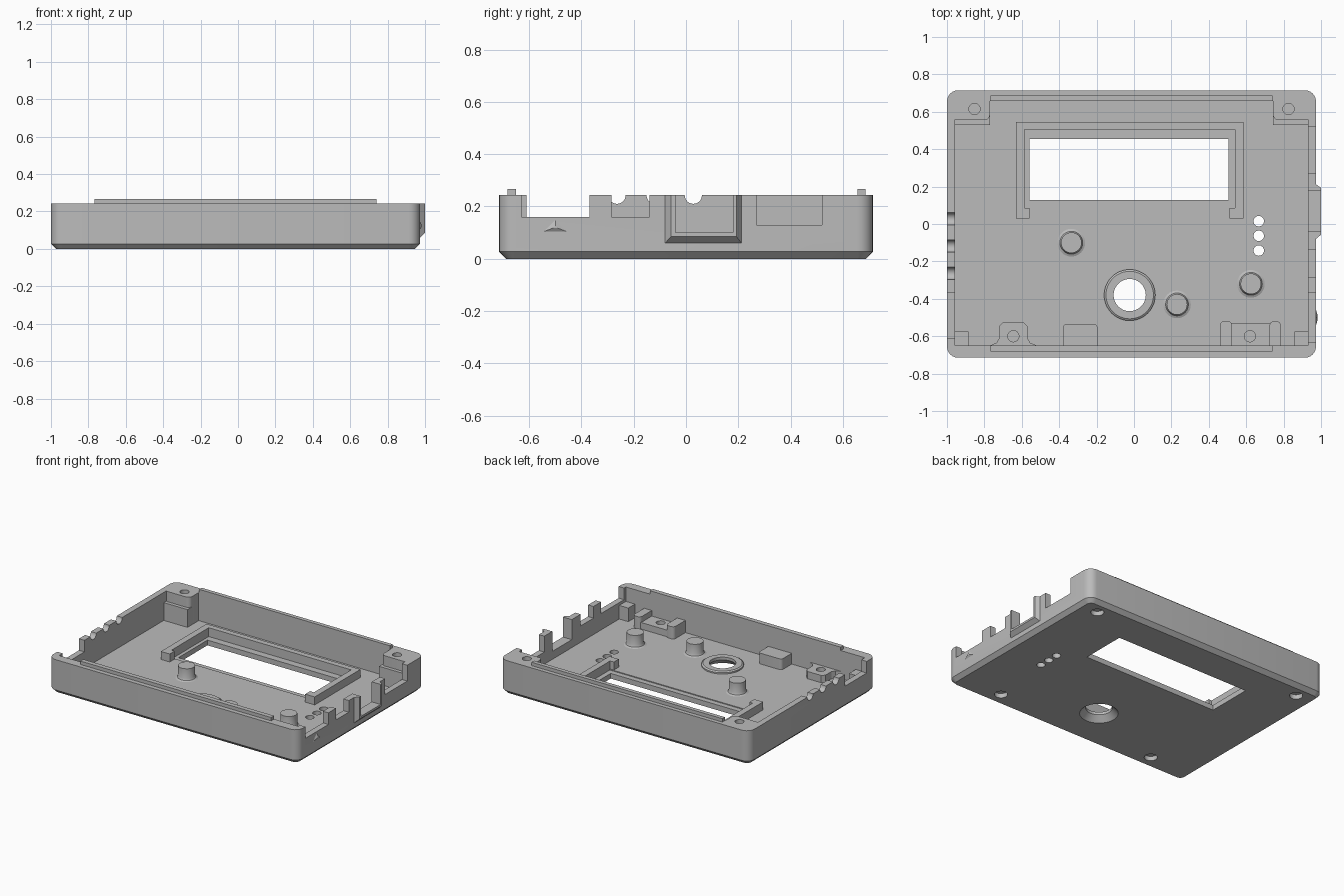
import bpy, bmesh, math

if "Cube" in bpy.data.objects:
    bpy.data.objects.remove(bpy.data.objects["Cube"], do_unlink=True)

grey = bpy.data.materials.new("plain_grey")
grey.use_nodes = True
COLOUR = (0.5, 0.5, 0.5, 1)
grey.diffuse_color = COLOUR
grey.node_tree.nodes["Principled BSDF"].inputs["Base Color"].default_value = COLOUR

TOP, FLOOR, BASE, MID = 0.243, 0.043, 0.037, -0.0135


def loft(name, rings):
    """Closed solid through rings of 3D points."""
    bm = bmesh.new()
    loops = [[bm.verts.new(p) for p in ring] for ring in rings]
    n = len(loops[0])
    for a, b in zip(loops, loops[1:]):
        for i in range(n):
            j = (i + 1) % n
            bm.faces.new((a[i], a[j], b[j], b[i]))
    bm.faces.new(loops[0][::-1])
    bm.faces.new(loops[-1])
    bmesh.ops.recalc_face_normals(bm, faces=bm.faces)
    mesh = bpy.data.meshes.new(name)
    bm.to_mesh(mesh)
    bm.free()
    mesh.materials.append(grey)
    ob = bpy.data.objects.new(name, mesh)
    bpy.context.collection.objects.link(ob)
    return ob


def prism(name, pts, z0, z1):
    return loft(name, [[(x, y, z) for x, y in pts] for z in (z0, z1)])


def rect(x0, x1, y0, y1):
    return [(x0, y0), (x1, y0), (x1, y1), (x0, y1)]


def box(name, x0, x1, y0, y1, z0, z1):
    return prism(name, rect(x0, x1, y0, y1), z0, z1)


def rounded(x0, x1, y0, y1, r, n=6):
    pts = []
    corners = [(x1 - r, y1 - r), (x0 + r, y1 - r), (x0 + r, y0 + r), (x1 - r, y0 + r)]
    for q, (cx, cy) in enumerate(corners):
        for i in range(n + 1):
            a = math.pi / 2 * (q + i / n)
            pts.append((cx + r * math.cos(a), cy + r * math.sin(a)))
    return pts


def lathe(name, x, y, profile, n=32):
    turn = [2 * math.pi * i / n for i in range(n)]
    return loft(name, [[(x + r * math.cos(a), y + r * math.sin(a), z) for a in turn]
                       for r, z in profile])


def cyl(name, x, y, r, z0, z1):
    return lathe(name, x, y, [(r, z0), (r, z1)])


def cut(ob, cutters):
    """Subtract the cutters for good, then discard them."""
    for c in cutters:
        m = ob.modifiers.new("cut", "BOOLEAN")
        m.operation, m.solver, m.object = "DIFFERENCE", "EXACT", c
    bpy.context.view_layer.update()
    done = bpy.data.meshes.new_from_object(
        ob.evaluated_get(bpy.context.evaluated_depsgraph_get()))
    ob.modifiers.clear()
    ob.data = done
    for c in cutters:
        bpy.data.objects.remove(c, do_unlink=True)
    return ob


parts = []
screws = [(-0.853, 0.615), (0.826, 0.615), (-0.645, -0.6), (0.62, -0.6)]


def knob_hole():
    return lathe("cutter", -0.023, -0.38,
                 [(0.125, -0.02), (0.125, 0), (0.086, 0.04), (0.086, 0.2)], 48)


# Tray with chamfered bottom edge
c = 0.027
wide = rounded(-1, 0.973, -0.715, 0.715, 0.06)
narrow = rounded(-1 + c, 0.973 - c, -0.715 + c, 0.715 - c, 0.06 - c)
tray = loft("case_tray", [[(x, y, z) for x, y in ring]
                          for ring, z in ((narrow, 0), (wide, c), (wide, TOP))])
cutters = [box("cutter", -0.957, 0.93, -0.65, 0.657, FLOOR, 1),
           box("cutter", -0.585, 0.54, 0.09, 0.505, BASE, 0.2),
           box("cutter", -0.56, 0.505, 0.128, 0.455, -0.1, 0.2),
           box("cutter", -1.1, -0.94, -0.61, -0.365, 0.16, 1),
           knob_hole()]
# Right wall openings
for y0, y1, z in ((-0.63, -0.37, 0.16), (-0.285, -0.14, 0.16),
                  (-0.04, 0.18, 0.1), (0.27, 0.52, 0.13)):
    cutters.append(box("cutter", 0.91, 1.1, y0, y1, z, 1))
# Left wall cable notches
for y in (0.028, -0.118, -0.264):
    arc = [(y + 0.033 * math.cos(math.pi * i / 12), TOP - 0.033 * math.sin(math.pi * i / 12))
           for i in range(13)]
    arc += [(y - 0.033, 0.3), (y + 0.033, 0.3)]
    cutters.append(loft("cutter", [[(x, u, v) for u, v in arc] for x in (-1.1, -0.94)]))
# Indicator and screw holes
for y in (0.015, -0.063, -0.142):
    cutters.append(cyl("cutter", 0.667, y, 0.028, -0.1, 0.2))
for x, y in screws:
    cutters.append(cyl("cutter", x, y, 0.043, -0.1, 0.032))
parts.append(cut(tray, cutters))

# Sealing lips along the front and back walls
for name, y0, y1 in (("front_lip", -0.683, -0.65), ("back_lip", 0.657, 0.686)):
    parts.append(box(name, -0.767, 0.74, y0, y1, 0.235, 0.267))

# Back corner posts with lower ledges, front corner pads
for side, s in (("right", -1), ("left", 1)):
    def span(a, b):
        return sorted((MID + s * a, MID + s * b))
    post = prism(side + "_post", rounded(*span(0.757, 0.96), 0.555, 0.69, 0.03), BASE, TOP)
    x, y = screws[0 if s < 0 else 1]
    parts.append(cut(post, [cyl("cutter", x, y, 0.03, 0.18, 0.4)]))
    parts.append(box(side + "_post_ledge", *span(0.757, 0.96), 0.53, 0.69, BASE, 0.17))
    parts.append(box(side + "_corner_pad", *span(0.872, 0.96), -0.67, -0.575, BASE, 0.14))

# Display frame, open at the front
frame = [(-0.63, 0.03), (-0.56, 0.03), (-0.56, 0.085), (-0.585, 0.085), (-0.585, 0.505),
         (0.54, 0.505), (0.54, 0.085), (0.51, 0.085), (0.51, 0.03), (0.585, 0.03),
         (0.585, 0.545), (-0.63, 0.545)]
parts.append(prism("display_frame", frame, BASE, 0.1))

# Support pegs with flared feet
for i, (x, y) in enumerate(((-0.335, -0.1), (0.23, -0.43), (0.625, -0.32))):
    parts.append(lathe(f"support_peg_{i + 1}", x, y,
                       [(0.076, BASE), (0.074, FLOOR), (0.061, 0.049), (0.055, 0.062), (0.055, 0.13)]))

# Raised rim round the knob hole
rim = lathe("knob_rim", -0.023, -0.38,
            [(0.137, 0.034), (0.137, 0.053), (0.127, 0.06)], 48)
parts.append(cut(rim, [knob_hole()]))

# Front screw bosses and block
half = [(0.13, -0.67), (0.125, -0.65), (0.09, -0.635), (0.075, -0.61), (0.075, -0.545), (0.055, -0.525)]
outline = [(-0.645 + x, y) for x, y in half] + [(-0.645 - x, y) for x, y in reversed(half)]
boss = prism("right_screw_boss", outline, BASE, 0.095)
parts.append(cut(boss, [cyl("cutter", -0.645, -0.6, 0.03, 0.06, 0.3)]))
boss = box("left_screw_boss", 0.5, 0.75, -0.67, -0.53, BASE, 0.09)
parts.append(cut(boss, [cyl("cutter", 0.62, -0.6, 0.03, 0.06, 0.3)]))
for name, x0, x1 in (("inner_boss_ear", 0.46, 0.525), ("outer_boss_ear", 0.725, 0.785)):
    parts.append(prism(name, rounded(x0, x1, -0.69, -0.52, 0.022), BASE, 0.13))
parts.append(prism("front_block", rounded(-0.38, -0.195, -0.69, -0.535, 0.02), BASE, 0.12))

# Tapered connector surround on the right wall
rings = [[(x, y, z) for y, z in rect(y0, y1, z0, TOP)] for x, y0, y1, z0 in
         ((0.94, -0.08, 0.212, 0.06), (0.973, -0.08, 0.212, 0.06), (1, -0.057, 0.193, 0.085))]
parts.append(cut(loft("connector_surround", rings),
                 [box("cutter", 0.9, 1.1, -0.04, 0.18, 0.1, 1)]))

# Small raised triangular marker
parts.append(loft("triangle_marker", [
    [(x, -0.5 + k * u, 0.121 + k * v) for u, v in ((-0.044, -0.017), (0.044, -0.017), (0, 0.027))]
    for x, k in ((0.965, 1), (0.973, 1), (0.982, 0.2))]))

# Smooth the curved sides, keep edges sharp
bpy.ops.object.select_all(action="DESELECT")
for ob in parts:
    ob.select_set(True)
bpy.context.view_layer.objects.active = tray
bpy.ops.object.shade_smooth_by_angle(angle=math.radians(30))
